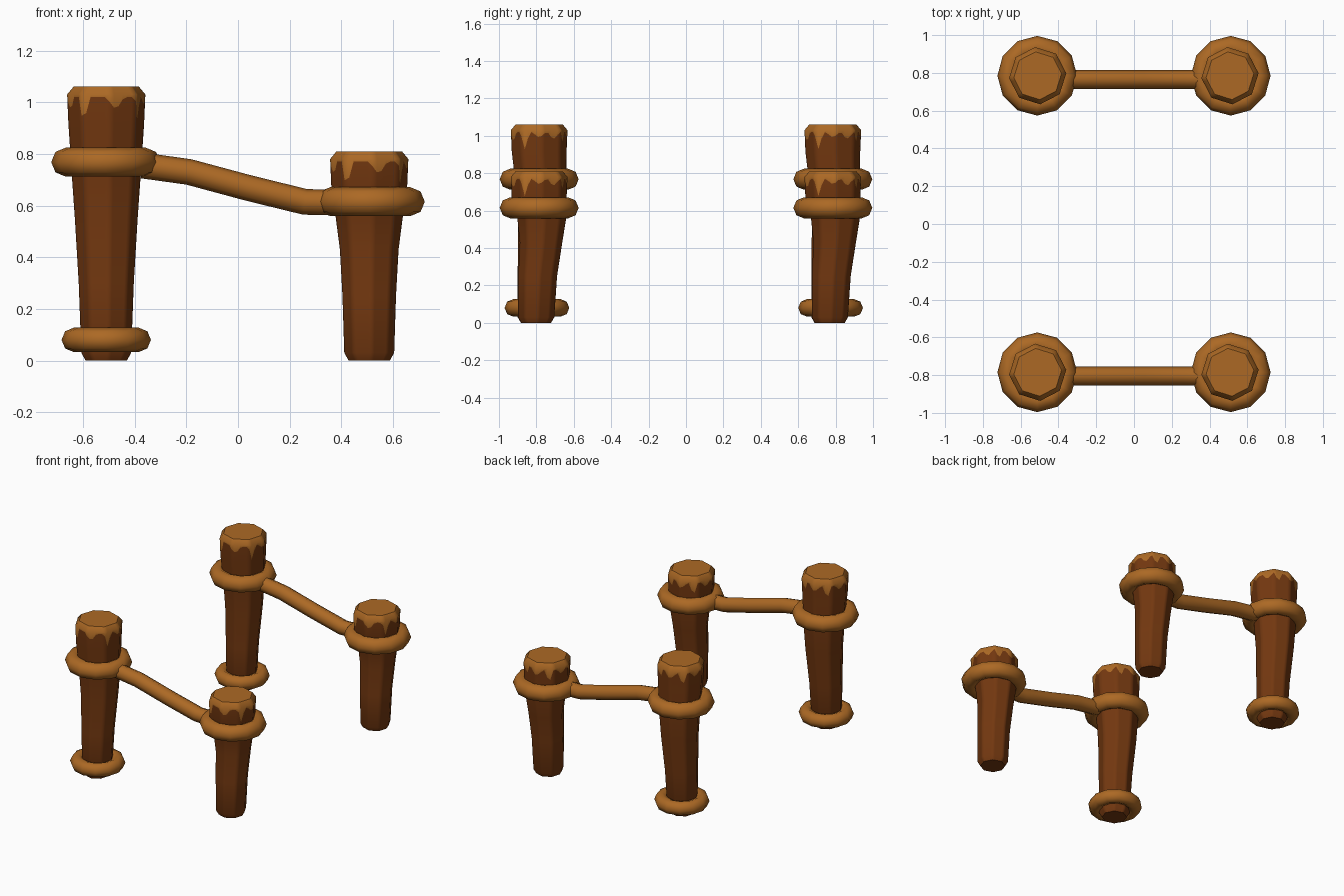
import bpy, bmesh, math

if "Cube" in bpy.data.objects:
    bpy.data.objects.remove(bpy.data.objects["Cube"])

SIDES, SUB = 8, 6          # octagonal posts, each side split into columns for the drips
N = SIDES * SUB


def material(name, rgb):
    m = bpy.data.materials.new(name)
    m.diffuse_color = (*rgb, 1)
    m.use_nodes = True
    m.node_tree.nodes["Principled BSDF"].inputs["Base Color"].default_value = m.diffuse_color
    return m


DARK = material("dark wood", (0.171, 0.039, 0.005))
LIGHT = material("light tan", (0.413, 0.141, 0.018))

# drips around the post top: angle in degrees, depth, half width
DRIPS = [(-32, .14, 9), (0, .07, 14), (33, .08, 14), (62, .10, 10), (98, .08, 16),
         (130, .13, 9), (165, .08, 14), (195, .09, 12), (233, .14, 9), (285, .09, 14)]


def finish(bm, name, mats, angle):
    bmesh.ops.recalc_face_normals(bm, faces=bm.faces)
    me = bpy.data.meshes.new(name)
    bm.to_mesh(me)
    bm.free()
    ob = bpy.data.objects.new(name, me)
    bpy.context.collection.objects.link(ob)
    for m in mats:
        me.materials.append(m)
    bpy.ops.object.select_all(action='DESELECT')
    ob.select_set(True)
    bpy.context.view_layer.objects.active = ob
    bpy.ops.object.shade_smooth_by_angle(angle=math.radians(angle))
    return ob


def octagon(j):
    """Point on a unit octagon for column j."""
    a, t = divmod(j, SUB)
    t /= SUB
    p, q = [math.radians(5 + 360 / SIDES * k) for k in (a, a + 1)]
    return (math.cos(p) * (1 - t) + math.cos(q) * t,
            math.sin(p) * (1 - t) + math.sin(q) * t)


def drip_depth(j):
    x, y = octagon(j)
    ang = math.degrees(math.atan2(y, x))
    d = 0.04
    for a, depth, w in DRIPS:
        diff = abs((ang - a + 180) % 360 - 180)
        if diff < w:
            d = max(d, 0.04 + (depth - 0.04) * (1 - diff / w) ** 0.8)
    return d


def post(name, x, y, top, rows):
    """rows: z, radius, sideways lean; the capped and dripping end is added above."""
    bm = bmesh.new()
    levels = [[(z, r, dy)] * N for z, r, dy in rows]
    levels.append([(top - .145, .147, 0)] * N)
    levels.append([(top - d, .152 - .005 * (d - .03) / .115, 0)
                   for d in map(drip_depth, range(N))])
    levels.append([(top - .03, .152, 0)] * N)
    levels.append([(top, .127, 0)] * N)
    rings = []
    for lev in levels:
        ring = []
        for j, (z, r, dy) in enumerate(lev):
            u, v = octagon(j)
            ring.append(bm.verts.new((x + r * u, y + dy + r * v, z)))
        rings.append(ring)
    for i in range(len(rings) - 1):
        for j in range(N):
            k = (j + 1) % N
            f = bm.faces.new((rings[i][j], rings[i][k], rings[i + 1][k], rings[i + 1][j]))
            f.material_index = int(i >= len(rings) - 3)
    bm.faces.new(rings[0][::-1])
    bm.faces.new(rings[-1]).material_index = 1
    finish(bm, name, (DARK, LIGHT), 46)


def rope_ring(name, x, y, z, major, minor):
    bpy.ops.mesh.primitive_torus_add(location=(x, y, z), major_segments=12, minor_segments=8,
                                     major_radius=major, minor_radius=minor)
    ob = bpy.context.object
    ob.name = name
    ob.data.materials.append(LIGHT)
    bpy.ops.object.shade_smooth()


def rope(name, y, path, r=0.05, sides=8):
    bm = bmesh.new()
    rings = []
    for i, (x, z) in enumerate(path):
        a, b = path[max(i - 1, 0)], path[min(i + 1, len(path) - 1)]
        dx, dz = b[0] - a[0], b[1] - a[1]
        n = math.hypot(dx, dz)
        ring = []
        for k in range(sides):
            t = 2 * math.pi * k / sides
            s, c = r * math.sin(t), r * math.cos(t)
            ring.append(bm.verts.new((x - dz / n * s, y + c, z + dx / n * s)))
        rings.append(ring)
    for p, q in zip(rings, rings[1:]):
        for k in range(sides):
            m = (k + 1) % sides
            bm.faces.new((p[k], p[m], q[m], q[k]))
    bm.faces.new(rings[0])
    bm.faces.new(rings[-1])
    finish(bm, name, (LIGHT,), 50)


TALL = [(0, .08, -.018), (.03, .097, -.018), (.3, .107, -.008), (.55, .122, .01), (.72, .134, .01)]
SHORT = [(0, .08, -.016), (.03, .097, -.016), (.25, .104, -.008), (.43, .114, .01), (.56, .131, .014)]
PATH = [(-.37, .755), (-.19, .73), (.04, .668), (.26, .614), (.37, .612)]

# two identical fence rows, front and back
for side, y in (("front", -.785), ("back", .785)):
    post(side + "_tall_post", -.51, y, 1.06, TALL)
    post(side + "_short_post", .508, y, .81, SHORT)
    rope_ring(side + "_tall_post_upper_ring", -.512, y, .768, .155, .056)
    rope_ring(side + "_tall_post_lower_ring", -.51, y - .012, .08, .126, .047)
    rope_ring(side + "_short_post_ring", .512, y, .615, .155, .056)
    rope(side + "_rope", y - .02, PATH)
